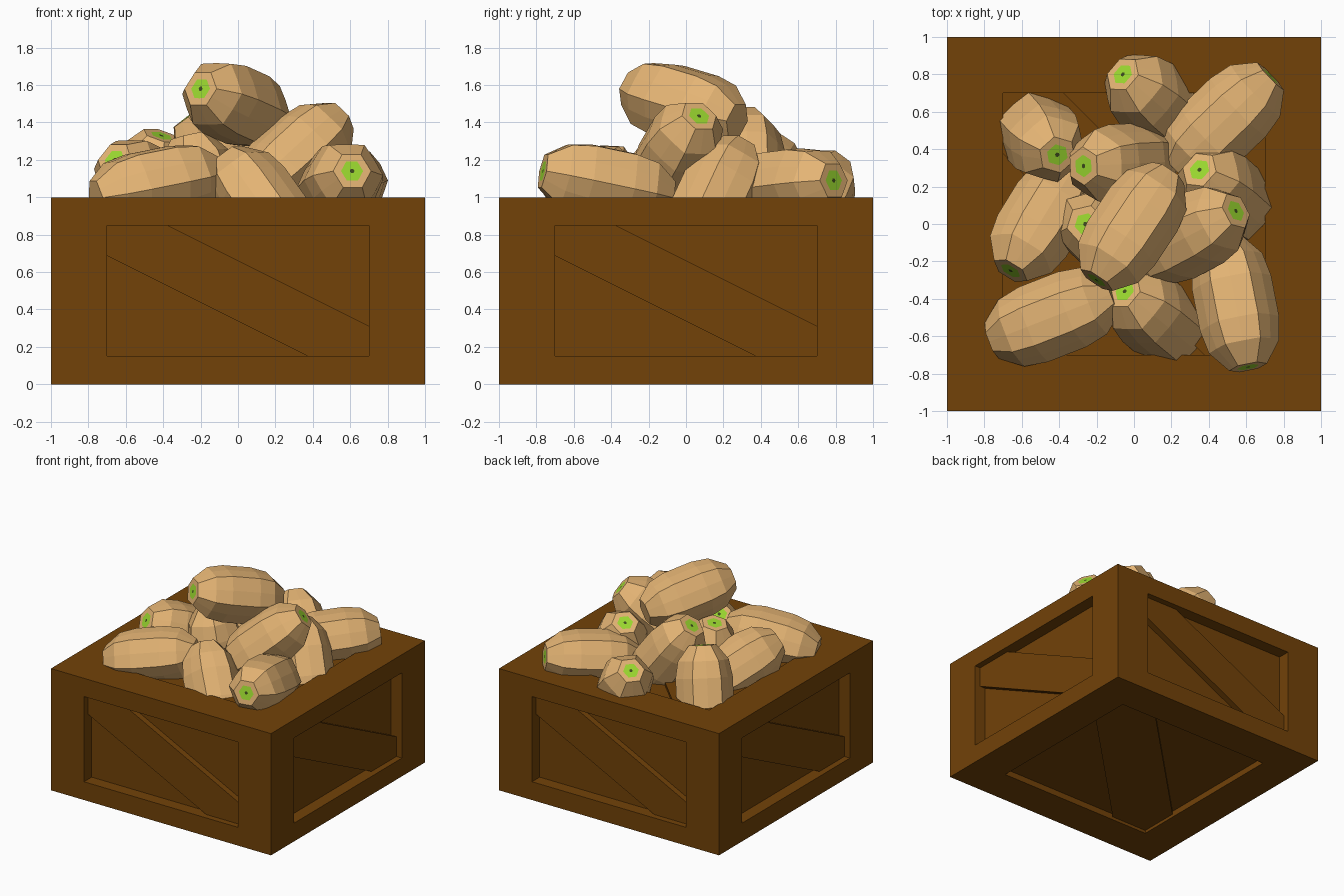
import bpy, bmesh, math
from mathutils import Matrix, Vector

if "Cube" in bpy.data.objects:
    bpy.data.objects.remove(bpy.data.objects["Cube"])


def material(name, rgb):
    m = bpy.data.materials.new(name)
    lin = [c / 12.92 if c <= 0.04045 else ((c + 0.055) / 1.055) ** 2.4 for c in (v / 255 for v in rgb)]
    m.diffuse_color = (*lin, 1)
    m.use_nodes = True
    m.node_tree.nodes["Principled BSDF"].inputs["Base Color"].default_value = m.diffuse_color
    return m


WOOD = material("brown_wood", (114, 66, 8))
SKIN = material("tan_rind", (228, 180, 116))
GREEN = material("green_end", (156, 218, 48))
DARK = material("dark_stem", (62, 74, 28))


def finish(bm, name, mats):
    bmesh.ops.recalc_face_normals(bm, faces=bm.faces)
    me = bpy.data.meshes.new(name)
    bm.to_mesh(me)
    bm.free()
    for m in mats:
        me.materials.append(m)
    ob = bpy.data.objects.new(name, me)
    bpy.context.collection.objects.link(ob)
    return ob


# everything in the crate is made as a cube, then flattened to half height on the floor
FLATTEN = Matrix.Translation((0, 0, 0.5)) @ Matrix.Diagonal((1, 1, 0.5, 1))

# crate: cube with a flat frame and a straight-walled recessed panel on each of its six faces
bm = bmesh.new()
bmesh.ops.create_cube(bm, size=2)
panels = list(bm.faces)
bmesh.ops.inset_individual(bm, faces=panels, thickness=0.3, use_even_offset=True)
for f in panels:
    f.normal_update()
    normal = f.normal.copy()
    inner = bmesh.ops.extrude_face_region(bm, geom=[f])["geom"]
    bmesh.ops.translate(bm, verts=[g for g in inner if isinstance(g, bmesh.types.BMVert)], vec=normal * -0.1)
    if f.is_valid:
        bmesh.ops.delete(bm, geom=[f], context='FACES_ONLY')
bm.transform(FLATTEN)
finish(bm, "crate_frame", [WOOD])

# diagonal boards, one per panel
OUTLINE = [(-0.7, 0.7), (-0.375, 0.7), (0.7, -0.375), (0.7, -0.7), (0.375, -0.7), (-0.7, 0.375)]
rx = Matrix.Rotation(math.pi / 2, 4, 'X')
sides = {n: Matrix.Rotation(math.pi / 2 * k, 4, 'Z') @ rx
         for k, n in enumerate(["front", "right", "back", "left"])}
sides["top"] = Matrix.Identity(4)
sides["bottom"] = Matrix.Rotation(math.pi, 4, 'X')
for side, rot in sides.items():
    bm = bmesh.new()
    face = bm.faces.new([bm.verts.new((u, v, 0.9)) for u, v in OUTLINE])
    ext = bmesh.ops.extrude_face_region(bm, geom=[face])["geom"]
    bmesh.ops.translate(bm, verts=[g for g in ext if isinstance(g, bmesh.types.BMVert)], vec=(0, 0, 0.05))
    bm.transform(FLATTEN @ rot)
    finish(bm, side + "_diagonal_board", [WOOD])

# ribbed melon: 12-sided rings, hexagonal ends, green patch with a stem dot on one end
LENGTH, RADIUS = 0.71, 0.215
# (position along the axis, ridge radius, groove radius, material of the band that follows)
RINGS = [(0, 0.06, 0.052, 1), (0, 0.28, 0.243, 0), (0, 0.48, 0.416, 0), (0.16, 0.89, 0.79, 0),
         (0.34, 1.0, 0.9, 0), (0.66, 1.0, 0.9, 0), (0.84, 0.89, 0.79, 0), (1, 0.48, 0.416, 0)]


def melon(name, end, tail):
    bm = bmesh.new()
    rings = []
    for t, ridge, groove, _ in RINGS:
        ring = []
        for i in range(12):
            a = i * math.pi / 6
            r = RADIUS * (groove if i % 2 else ridge)
            ring.append(bm.verts.new((r * math.cos(a), r * math.sin(a), -t * LENGTH)))
        rings.append(ring)
    for lo, hi, row in zip(rings, rings[1:], RINGS):
        for i in range(12):
            j = (i + 1) % 12
            bm.faces.new((lo[i], lo[j], hi[j], hi[i])).material_index = row[3]
    bm.faces.new(rings[-1])
    bm.faces.new(rings[0]).material_index = 2
    axis = Vector(end) - Vector(tail)
    bm.transform(Matrix.Translation(end) @ axis.to_track_quat('Z', 'Y').to_matrix().to_4x4())
    finish(bm, name, [SKIN, GREEN, DARK])


# green end position and a point the axis runs towards
MELONS = {
    "top": ((-0.2, -0.3, 1.58), (0.2, 0.3, 1.40)),
    "upper_right": ((0.545, 0.07, 1.435), (0.09, -0.17, 1.02)),
    "inner_right": ((0.35, 0.29, 1.28), (0.64, 0.03, 0.72)),
    "inner_back": ((-0.27, 0.31, 1.43), (0.15, 0.33, 0.87)),
    "inner_centre": ((-0.26, 0.0, 1.33), (-0.1, -0.05, 0.62)),
    "back_left": ((-0.41, 0.37, 1.33), (-0.58, 0.56, 0.72)),
    "left": ((-0.66, -0.25, 1.2), (-0.36, 0.24, 0.93)),
    "front_left": ((-0.11, -0.37, 1.13), (-0.75, -0.62, 1.0)),
    "front_centre": ((-0.05, -0.36, 1.21), (0.30, -0.65, 0.72)),
    "front_right": ((0.61, -0.765, 1.14), (0.48, -0.1, 1.0)),
    "back_right": ((0.73, 0.79, 1.09), (0.24, 0.32, 1.03)),
    "back_centre": ((-0.06, 0.8, 1.19), (0.27, 0.52, 0.72)),
}
for key, (end, tail) in MELONS.items():
    melon(key + "_melon", end, tail)
